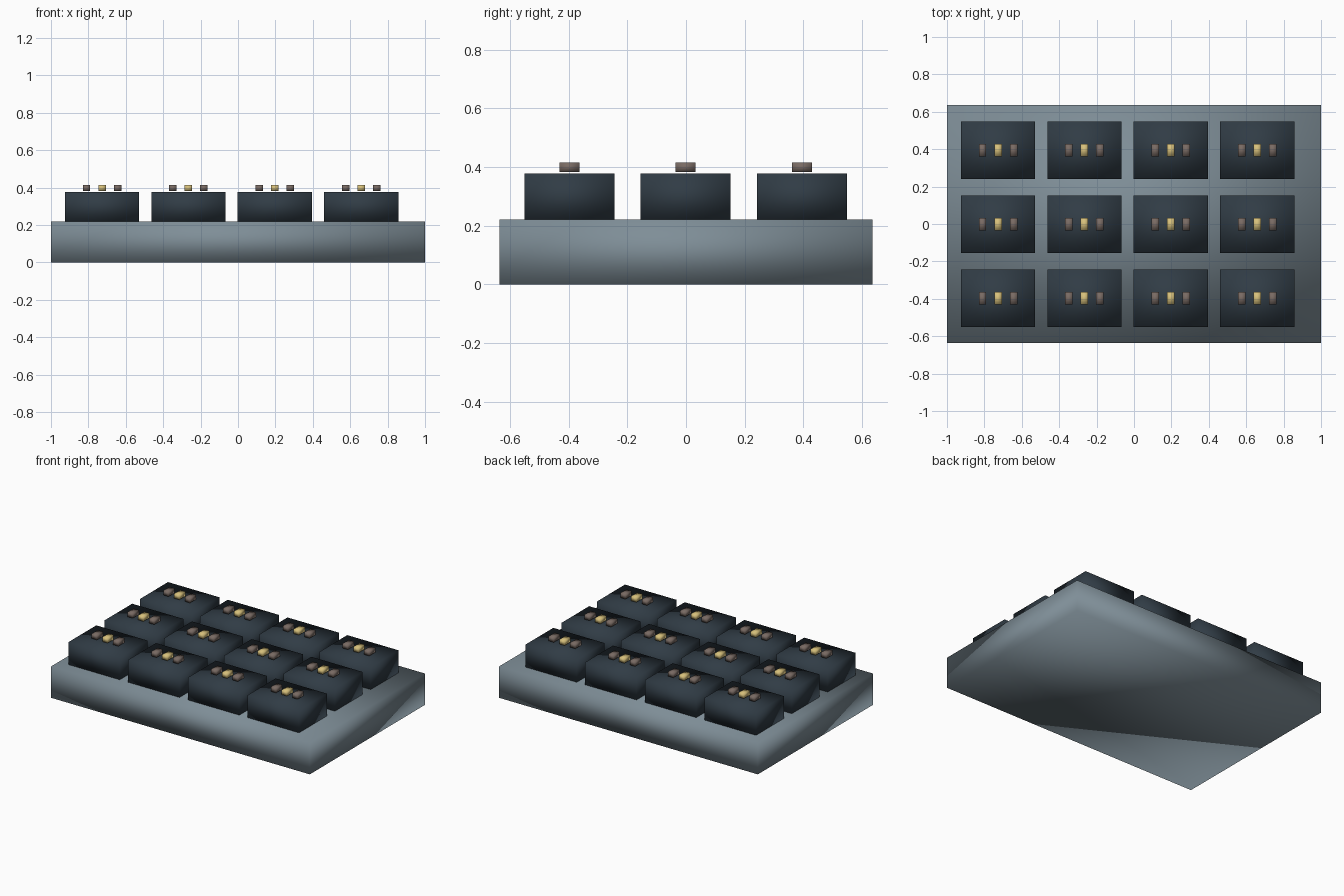
import bpy

default = bpy.data.objects.get("Cube")
if default:
    bpy.data.objects.remove(default, do_unlink=True)


def material(name, color):
    mat = bpy.data.materials.new(name)
    mat.use_nodes = True
    mat.diffuse_color = (*color, 1)
    mat.node_tree.nodes["Principled BSDF"].inputs["Base Color"].default_value = (*color, 1)
    return mat


slate = material("slate_grey", (0.21, 0.27, 0.31))
charcoal = material("charcoal_blue", (0.03, 0.045, 0.06))
gold = material("pale_gold", (0.68, 0.53, 0.2))
brown = material("warm_brown", (0.19, 0.145, 0.125))


def box(name, center, size, mat):
    """Softly shaded box, placed by the centre of its underside."""
    x, y, z = center
    bpy.ops.mesh.primitive_cube_add(size=1, location=(x, y, z + size[2] / 2))
    obj = bpy.context.object
    obj.name = name
    obj.scale = size
    bpy.ops.object.transform_apply(location=False, rotation=False, scale=True)
    bpy.ops.object.shade_smooth()
    obj.data.materials.append(mat)
    return obj


# Base slab
base_height = 0.22
box("base_slab", (0, 0, 0), (2, 1.27, base_height), slate)

# Grid of blocks, each with three small bars hovering just above its top
columns, rows = 4, 3
for row in range(rows):
    for col in range(columns):
        x = -0.727 + col * 0.462
        y = -0.397 + row * 0.396
        tag = f"{row + 1}_{col + 1}"
        box(f"block_{tag}", (x, y, base_height), (0.397, 0.307, 0.157), charcoal)
        for side, mat in (("right", brown), ("middle", gold), ("left", brown)):
            shift = {"right": -1, "middle": 0, "left": 1}[side] * 0.083
            box(f"{side}_bar_{tag}", (x + shift, y, 0.383), (0.04, 0.068, 0.032), mat)
